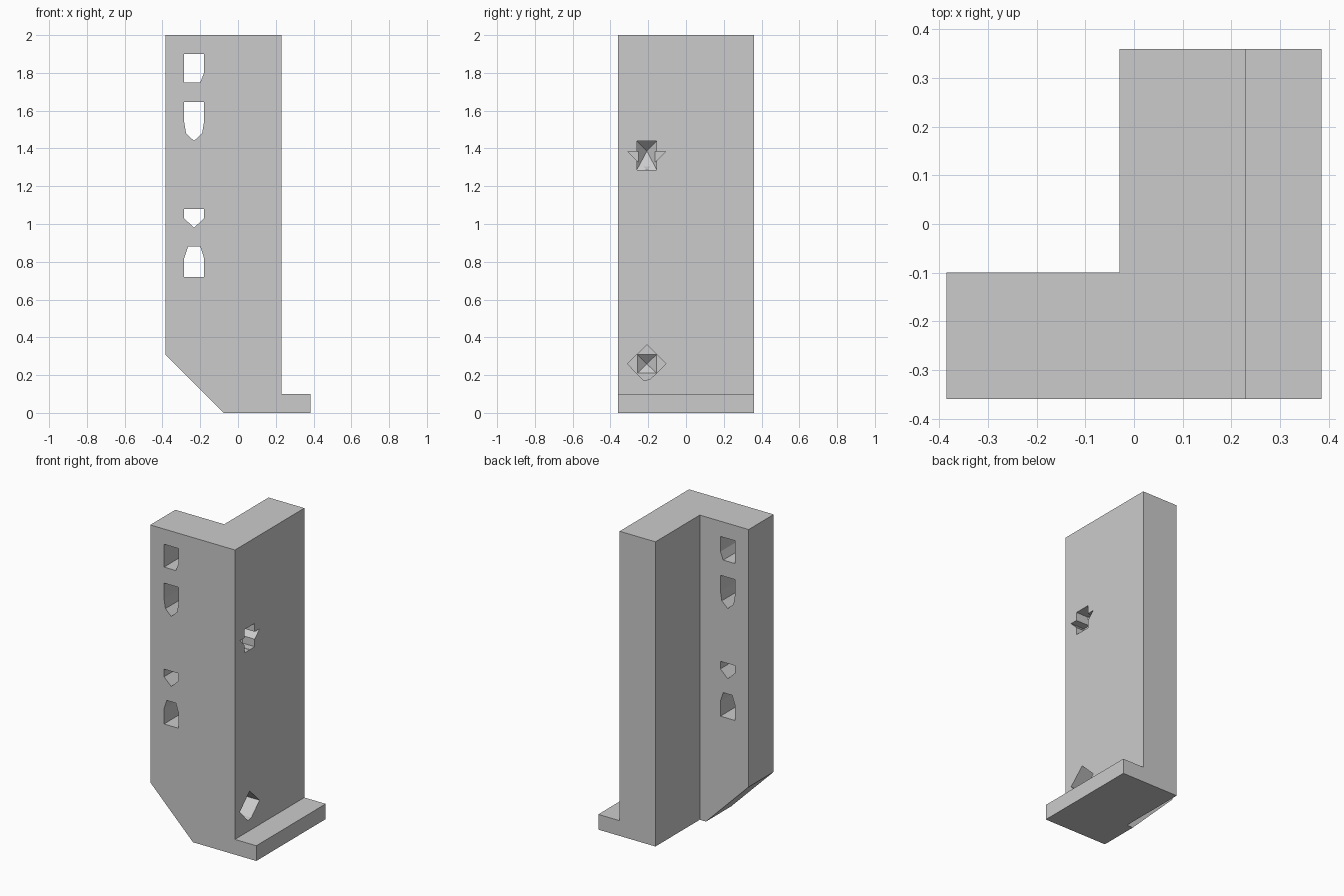
import bpy, bmesh

cube = bpy.data.objects.get("Cube")
if cube:
    bpy.data.objects.remove(cube, do_unlink=True)

grey = bpy.data.materials.new("plain_grey")
grey.use_nodes = True
grey.diffuse_color = (0.6, 0.6, 0.6, 1)
grey.node_tree.nodes["Principled BSDF"].inputs["Base Color"].default_value = (0.6, 0.6, 0.6, 1)


def prism(name, profile, axis, start, end, tip=None):
    """Extrude a profile (x,z along y, or y,z along x); a tip adds a pyramid end."""
    bm = bmesh.new()

    def vert(p, d):
        return bm.verts.new((p[0], d, p[1]) if axis == "y" else (d, p[0], p[1]))

    first = [vert(p, start) for p in profile]
    last = [vert(p, end) for p in profile]
    bm.faces.new(first)
    n = len(profile)
    for i in range(n):
        j = (i + 1) % n
        bm.faces.new((first[i], first[j], last[j], last[i]))
    if tip:
        apex = vert(tip[:2], tip[2])
        for i in range(n):
            bm.faces.new((last[i], last[(i + 1) % n], apex))
    else:
        bm.faces.new(last)
    bmesh.ops.recalc_face_normals(bm, faces=bm.faces)
    mesh = bpy.data.meshes.new(name)
    bm.to_mesh(mesh)
    bm.free()
    mesh.materials.append(grey)
    obj = bpy.data.objects.new(name, mesh)
    bpy.context.collection.objects.link(obj)
    return obj


def rect(u0, u1, z0, z1):
    return [(u0, z0), (u1, z0), (u1, z1), (u0, z1)]


# Bracket with chamfered lower corner and a foot along the other side
body = prism("bracket_body", [(-0.385, 2), (-0.385, 0.31), (-0.075, 0), (0.385, 0),
                              (0.385, 0.1), (0.23, 0.1), (0.23, 2)], "y", -0.36, 0.36)

# Rear notch that leaves an L-shaped plan
cutters = [prism("rear_notch", rect(-0.6, -0.03, -0.2, 2.2), "y", -0.1, 0.6)]

# Through slots in the front wing
L, R, M = -0.285, -0.18, -0.233
slots = [
    [(L, 1.9), (L, 1.75), (-0.2, 1.75), (R, 1.8), (R, 1.9)],
    [(L, 1.645), (L, 1.54), (-0.275, 1.48), (M, 1.44), (-0.19, 1.48), (R, 1.54), (R, 1.645)],
    [(L, 1.08), (L, 1.03), (M, 0.98), (R, 1.03), (R, 1.08)],
    [(L, 0.72), (R, 0.72), (R, 0.82), (-0.2, 0.88), (-0.265, 0.88), (L, 0.82)],
]
for i, pts in enumerate(slots):
    cutters.append(prism(f"slot_cutter_{i + 1}", pts, "y", -0.5, 0.05))

# Side pockets: diamond recesses with pointed square bottoms
Y = -0.207
cutters += [
    prism("upper_pocket_wings", [(-0.31, 1.385), (Y, 1.285), (-0.105, 1.385)], "x", 0.3, 0.13),
    prism("upper_pocket", rect(-0.26, -0.155, 1.287, 1.44), "x", 0.31, 0.14, (Y, 1.386, 0.08)),
    prism("lower_pocket_diamond", [(-0.31, 0.26), (-0.225, 0.172), (-0.19, 0.178),
                                   (-0.105, 0.26), (Y, 0.36)], "x", 0.3, 0.13),
    prism("lower_pocket", rect(-0.257, -0.157, 0.21, 0.308), "x", 0.14, 0.125, (Y, 0.259, 0.08)),
]
for c in cutters:
    c.hide_render = True
    c.hide_viewport = True
    mod = body.modifiers.new(c.name, "BOOLEAN")
    mod.operation = "DIFFERENCE"
    mod.solver = "EXACT"
    mod.object = c

# Bake the cuts and drop the cutters
bpy.context.view_layer.update()
graph = bpy.context.evaluated_depsgraph_get()
cut_mesh = bpy.data.meshes.new_from_object(body.evaluated_get(graph))
body.modifiers.clear()
body.data = cut_mesh
for c in cutters:
    bpy.data.objects.remove(c, do_unlink=True)
